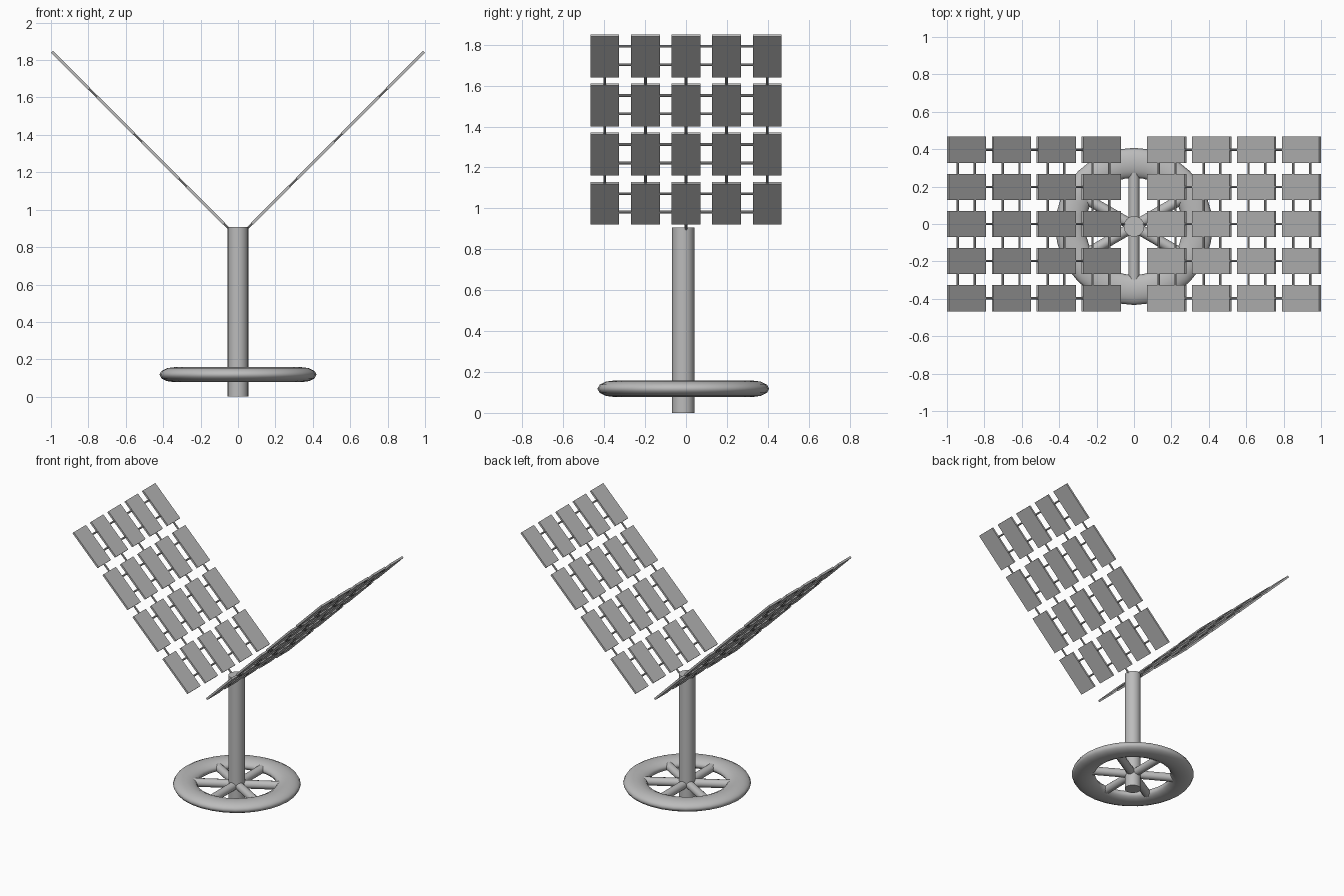
import bpy, math
from mathutils import Vector

if "Cube" in bpy.data.objects:
    bpy.data.objects.remove(bpy.data.objects["Cube"])

grey = bpy.data.materials.new("plain_grey")
grey.diffuse_color = (0.50, 0.50, 0.50, 1)
grey.use_nodes = True
grey.node_tree.nodes["Principled BSDF"].inputs["Base Color"].default_value = grey.diffuse_color
BASE_Y = -0.013


def finish(name, smooth=True):
    ob = bpy.context.object
    ob.name = name
    ob.data.materials.append(grey)
    if smooth:
        bpy.ops.object.shade_smooth_by_angle(angle=math.radians(35))
    return ob


def rod(name, a, b, r, sides=12):
    a, b = Vector(a), Vector(b)
    d = b - a
    bpy.ops.mesh.primitive_cylinder_add(
        vertices=sides, radius=r, depth=d.length, location=(a + b) / 2,
        rotation=d.to_track_quat('Z', 'Y').to_euler())
    return finish(name)


# Central pole
rod("pole", (0, BASE_Y, 0), (0, BASE_Y, 0.907), 0.055, 24)

# Flattened wheel rim and six spokes
bpy.ops.mesh.primitive_torus_add(major_segments=32, minor_segments=12,
                                 major_radius=0.34, minor_radius=0.08,
                                 location=(0, BASE_Y, 0.118))
bpy.context.object.scale.z = 0.5
finish("wheel_rim")
for i in range(6):
    a = math.radians(30 + 60 * i)
    rod(f"wheel_spoke_{i}", (0, BASE_Y, 0.118),
        (0.31 * math.cos(a), BASE_Y + 0.31 * math.sin(a), 0.118), 0.029)

# Two tilted arrays of panels, mirrored left and right
ROWS = [0.175, 0.415, 0.655, 0.895]
COLS = [-0.397, -0.198, 0, 0.198, 0.397]
RISE = 0.85  # panel plane is z = |x| + RISE
for side, s in (("right", 1), ("left", -1)):
    for r, x in enumerate(ROWS):
        for c, y in enumerate(COLS):
            bpy.ops.mesh.primitive_cube_add(
                size=1, location=(s * x, y, x + RISE),
                rotation=(0, -s * math.pi / 4, 0))
            bpy.context.object.scale = (0.283, 0.14, 0.014)
            finish(f"{side}_panel_{r}_{c}", False)
        # Cross rods joining the panels of one row
        for k, off in enumerate((-0.043, 0.047)):
            p = x + off
            rod(f"{side}_cross_rod_{r}_{k}", (s * p, COLS[0], p + RISE),
                (s * p, COLS[-1], p + RISE), 0.0065, 8)
    # Sloping rods joining the rows; the middle one reaches the pole
    for c, y in enumerate(COLS):
        x0 = 0.04 if c == 2 else ROWS[0]
        rod(f"{side}_sloping_rod_{c}", (s * x0, y, x0 + RISE),
            (s * ROWS[-1], y, ROWS[-1] + RISE), 0.0065, 8)
